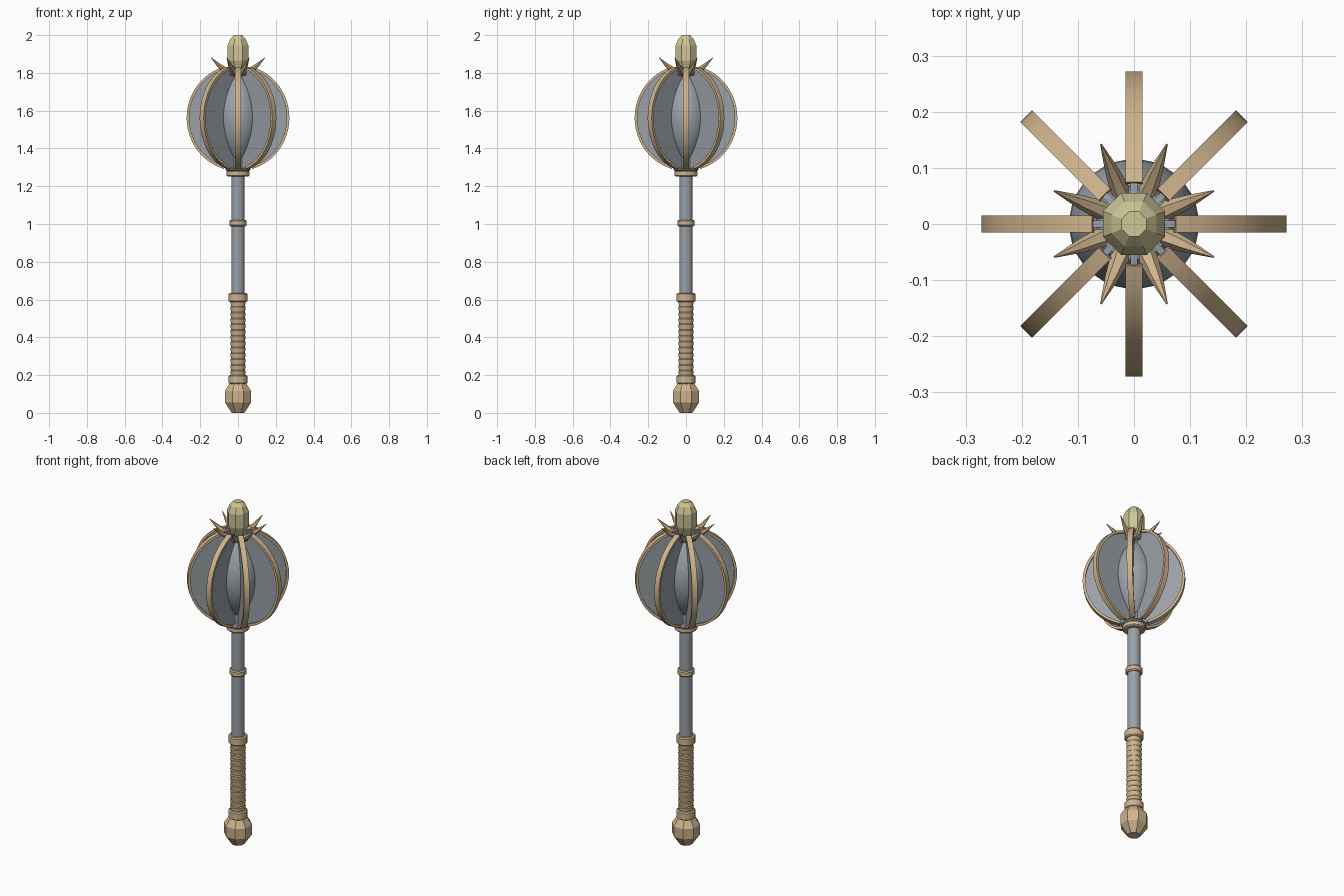
import bpy, bmesh, math
from mathutils import Vector, Matrix

if "Cube" in bpy.data.objects:
    bpy.data.objects.remove(bpy.data.objects["Cube"])

def material(name, rgb):
    m = bpy.data.materials.new(name)
    m.diffuse_color = (*rgb, 1)
    m.use_nodes = True
    m.node_tree.nodes["Principled BSDF"].inputs["Base Color"].default_value = m.diffuse_color
    return m

STEEL = material("steel grey", (0.32, 0.355, 0.385))
BRONZE = material("tan bronze", (0.62, 0.455, 0.27))
GOLD = material("pale gold", (0.62, 0.57, 0.31))

def finish(name, bm, mat, angle=35):
    bmesh.ops.recalc_face_normals(bm, faces=bm.faces[:])
    me = bpy.data.meshes.new(name)
    bm.to_mesh(me)
    bm.free()
    me.materials.append(mat)
    for p in me.polygons:
        p.use_smooth = angle > 0
    if angle > 0:
        me.set_sharp_from_angle(angle=math.radians(angle))
    ob = bpy.data.objects.new(name, me)
    bpy.context.collection.objects.link(ob)
    return ob

def skin(bm, rings):
    """Join equal-sized vertex loops and cap both ends."""
    loops = [[bm.verts.new(p) for p in ring] for ring in rings]
    n = len(loops[0])
    for a, b in zip(loops, loops[1:]):
        for i in range(n):
            j = (i + 1) % n
            bm.faces.new((a[i], a[j], b[j], b[i]))
    bm.faces.new(loops[0][::-1])
    bm.faces.new(loops[-1])

def lathe(name, profile, mat, sides=24, angle=35):
    """Turn (radius, z) points; a flat side faces the front."""
    bm = bmesh.new()
    k = 1 / math.cos(math.pi / sides)
    skin(bm, [[Vector((r * k * math.cos((i + .5) * math.tau / sides),
                       r * k * math.sin((i + .5) * math.tau / sides), z))
               for i in range(sides)] for r, z in profile])
    return finish(name, bm, mat, angle)

def collar(name, z0, z1, r, mat=BRONZE):
    b = 0.006
    return lathe(name, [(r - b, z0), (r, z0 + b), (r, z1 - b), (r - b, z1)], mat, 16)

# Handle
lathe("pommel", [(.033, 0), (.069, .055), (.07, .115), (.045, .155)], BRONZE, 8, 0)
collar("lower_grip_collar", .152, .2, .05)
wraps, z0, z1 = 13, .195, .595
pitch = (z1 - z0) / wraps
grip = []
for i in range(wraps):
    grip += [(.037, z0 + i * pitch), (.041, z0 + (i + .85) * pitch)]
lathe("wrapped_grip", grip, BRONZE, 16, 30)
collar("upper_grip_collar", .587, .635, .05)
lathe("shaft", [(.035, .6), (.035, 1.82)], STEEL, 16)
collar("shaft_ring", .988, 1.022, .045)
collar("head_collar", 1.252, 1.284, .06)
collar("head_base_plate", 1.28, 1.296, .066, STEEL)

# Head core, a pointed spindle
CZ = 1.562
core = []
for i in range(17):
    t = -0.98 + 1.96 * i / 16
    core.append((.115 * (1 - t * t), CZ + .255 * t))
lathe("head_core", core, STEEL, 32)
collar("crown_plate", 1.785, 1.812, .068, STEEL)

# Eight flanges: thin steel plate with a bronze rim
R, H, STEPS = .272, .281, 24
arc = [math.radians(-74 + 148 * i / STEPS) for i in range(STEPS + 1)]

def rim_point(a, inset):
    return (R - inset) * math.cos(a), CZ + (H - inset) * math.sin(a)

for n in range(8):
    rot = Matrix.Rotation(n * math.pi / 4, 3, 'Z')
    outline = [rim_point(a, .006) for a in arc]
    outline = [(.02, outline[0][1])] + outline + [(.02, outline[-1][1])]
    bm = bmesh.new()
    skin(bm, [[rot @ Vector((r, y, z)) for r, z in outline] for y in (-.006, .006)])
    finish(f"flange_plate_{n + 1}", bm, STEEL)

    bm = bmesh.new()
    rings = []
    for a in arc:
        (ro, zo), (ri, zi) = rim_point(a, 0), rim_point(a, .014)
        rings.append([rot @ Vector(p) for p in
                      ((ro, -.015, zo), (ro, .015, zo), (ri, .015, zi), (ri, -.015, zi))])
    skin(bm, rings)
    finish(f"flange_rim_{n + 1}", bm, BRONZE)

# Eight curved crown spikes between the flanges
path = [(.035, 1.793, .016), (.07, 1.812, .017), (.105, 1.836, .012), (.154, 1.88, .0015)]
for n in range(8):
    rot = Matrix.Rotation((n + .5) * math.pi / 4, 3, 'Z')
    bm = bmesh.new()
    tilt = math.radians(35)
    skin(bm, [[rot @ Vector((r - w * math.sin(c) * math.sin(tilt), w * math.cos(c),
                             z + w * math.sin(c) * math.cos(tilt)))
               for c in (k * math.tau / 6 for k in range(6))] for r, z, w in path])
    finish(f"crown_spike_{n + 1}", bm, BRONZE, 30)

# Faceted finial
lathe("finial", [(.034, 1.78), (.043, 1.83), (.055, 1.865), (.055, 1.945),
                 (.04, 1.98), (.022, 2.0)], GOLD, 8, 0)
